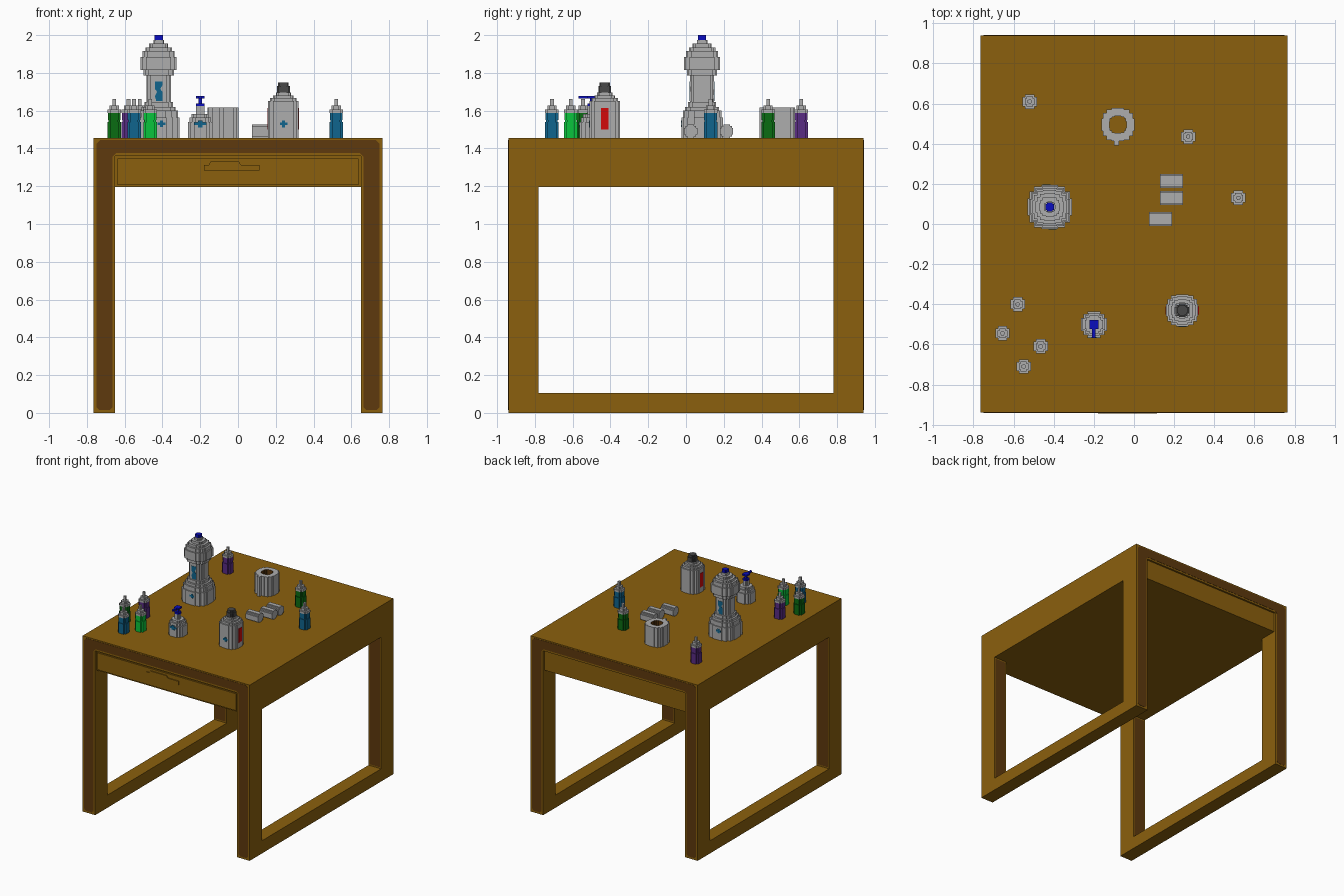
import bpy, bmesh, math
from mathutils import Matrix

cube = bpy.data.objects.get("Cube")
if cube:
    bpy.data.objects.remove(cube, do_unlink=True)


def material(name, rgb):
    m = bpy.data.materials.new(name)
    m.use_nodes = True
    m.diffuse_color = (*rgb, 1)
    m.node_tree.nodes["Principled BSDF"].inputs["Base Color"].default_value = (*rgb, 1)
    return m


WOOD = material("golden wood", (0.258, 0.117, 0.004))
DARK_WOOD = material("dark wood", (0.112, 0.041, 0.004))
GREY = material("pale grey", (0.42, 0.42, 0.42))
TEAL = material("teal blue", (0.005, 0.13, 0.27))
NAVY = material("deep blue", (0.003, 0.004, 0.52))
GREEN = material("bright green", (0.003, 0.56, 0.045))
DARK_GREEN = material("dark green", (0.003, 0.15, 0.006))
PURPLE = material("purple", (0.1, 0.025, 0.23))
RED = material("red", (0.65, 0.003, 0.003))
CAP = material("charcoal", (0.065, 0.065, 0.065))


def finish(name, bm, mats):
    bmesh.ops.recalc_face_normals(bm, faces=bm.faces)
    me = bpy.data.meshes.new(name)
    bm.to_mesh(me)
    bm.free()
    for m in mats:
        me.materials.append(m)
    ob = bpy.data.objects.new(name, me)
    bpy.context.collection.objects.link(ob)
    return ob


def box(name, x0, x1, y0, y1, z0, z1, mat):
    bm = bmesh.new()
    mtx = (Matrix.Translation(((x0 + x1) / 2, (y0 + y1) / 2, (z0 + z1) / 2))
           @ Matrix.Diagonal((x1 - x0, y1 - y0, z1 - z0, 1)))
    bmesh.ops.create_cube(bm, size=1, matrix=mtx)
    return finish(name, bm, [mat])


def plate(name, pts, y0, y1, mat):
    """Outline in x, z extruded along y."""
    bm = bmesh.new()
    a = [bm.verts.new((x, y0, z)) for x, z in pts]
    b = [bm.verts.new((x, y1, z)) for x, z in pts]
    bm.faces.new(a)
    bm.faces.new(b[::-1])
    for i in range(len(pts)):
        j = (i + 1) % len(pts)
        bm.faces.new((a[i], a[j], b[j], b[i]))
    return finish(name, bm, [mat])


# Stepped quarter outlines for blocky round cross-sections
STEPS = {
    2: [(1, .65), (.65, .65), (.65, 1)],
    3: [(1, .5), (.8, .5), (.8, .8), (.5, .8), (.5, 1)],
    4: [(1, .38), (.92, .38), (.92, .7), (.7, .7), (.7, .92), (.38, .92), (.38, 1)],
}


def blocky_lathe(name, rings, mats, steps=3, loc=(0, 0, 0), mat_rule=None, closed=False):
    """Stack of stepped-round rings (radius, height); mat_rule picks the slot per band."""
    quarter = STEPS[steps]
    outline = []
    for k in range(4):
        c, s = round(math.cos(k * math.pi / 2)), round(math.sin(k * math.pi / 2))
        outline += [(x * c - y * s, x * s + y * c) for x, y in quarter]
    bm = bmesh.new()
    loops = [[bm.verts.new((x * r, y * r, z)) for x, y in outline] for r, z in rings]
    n = len(outline)
    bands = list(zip(loops, loops[1:]))
    if closed:
        bands.append((loops[-1], loops[0]))
    else:
        bm.faces.new(loops[0][::-1]).material_index = 0
        bm.faces.new(loops[-1]).material_index = mat_rule(len(bands) - 1) if mat_rule else 0
    for b, (lo, hi) in enumerate(bands):
        for i in range(n):
            j = (i + 1) % n
            f = bm.faces.new((lo[i], lo[j], hi[j], hi[i]))
            f.material_index = mat_rule(b) if mat_rule else 0
    ob = finish(name, bm, mats)
    ob.location = loc
    return ob


def tiers(*levels):
    """(radius, bottom, top) tiers turned into rings."""
    return [(r, z) for r, z0, z1 in levels for z in (z0, z1)]


def plus_mark(name, x, z, w, h, y0, y1):
    q = [(w, h / 2.5), (w / 2.5, h / 2.5), (w / 2.5, h)]
    pts = q + [(-a, b) for a, b in q[::-1]] + [(-a, -b) for a, b in q] + [(a, -b) for a, b in q[::-1]]
    plate(name, [(x + a, z + b) for a, b in pts], y0, y1, TEAL)


TOP = 1.455

# Table side frames, with dark inset panels inside the opening
for side, label in ((1, "left"), (-1, "right")):
    bm = bmesh.new()
    rects = []
    for x in (.65, .765):
        for y, z0, z1 in ((.94, 0, TOP), (.78, .105, 1.195)):
            rects.append([bm.verts.new((side * x, a, b)) for a, b in
                          ((-y, z0), (y, z0), (y, z1), (-y, z1))])
    inside = []
    for a, b in ((0, 1), (2, 3), (0, 2), (1, 3)):
        for i in range(4):
            j = (i + 1) % 4
            f = bm.faces.new((rects[a][i], rects[a][j], rects[b][j], rects[b][i]))
            if (a, b) == (1, 3) and i in (1, 3):
                inside.append(f)
    bmesh.ops.recalc_face_normals(bm, faces=bm.faces)
    bmesh.ops.inset_individual(bm, faces=inside, thickness=.014)
    for f in inside:
        f.material_index = 1
    finish(label + "_side_frame", bm, [WOOD, DARK_WOOD])

box("table_top", -.65, .65, -.94, .94, 1.36, TOP, WOOD)
box("drawer_case", -.65, .65, -.925, .925, 1.195, 1.36, WOOD)
box("drawer_front", -.638, .638, -.935, -.92, 1.207, 1.347, WOOD)
plate("drawer_handle", [(-.18, 1.283), (.115, 1.283), (.115, 1.313), (.015, 1.313),
                        (.005, 1.33), (-.145, 1.33), (-.155, 1.313), (-.18, 1.313)],
      -.943, -.93, WOOD)

# Dark arch trim on front and back
half = [(.75, .03), (.75, 1.425), (.73, 1.445)]
inner = [(.645, 1.375), (.665, 1.355), (.665, .03), (.68, .015), (.735, .015)]
arch = half + [(-x, z) for x, z in half[::-1]]
arch += [(-x, z) for x, z in inner[::-1]] + inner
plate("front_trim", arch, -.942, -.938, DARK_WOOD)
plate("back_trim", arch, .938, .942, DARK_WOOD)

# Dropper bottles
droppers = [(-.52, .61, PURPLE), (.27, .435, DARK_GREEN), (.52, .13, TEAL), (-.58, -.40, PURPLE),
            (-.655, -.545, DARK_GREEN), (-.465, -.61, GREEN), (-.55, -.71, TEAL)]
dropper_rings = tiers((.036, 0, .085), (.031, .085, .095), (.034, .095, .132), (.036, .132, .15),
                      (.024, .15, .172), (.010, .172, .208))
for i, (x, y, mat) in enumerate(droppers):
    blocky_lathe(f"dropper_bottle_{i + 1}", dropper_rings, [mat, GREY], 2, (x, y, TOP),
                 lambda b: 0 if b < 5 else 1)

# Tall bottle with a round head
bx, by = -.42, .085
blocky_lathe("tall_bottle", tiers(
    (.11, 0, .11), (.102, .11, .145), (.09, .145, .165), (.075, .165, .19), (.064, .19, .33),
    (.08, .33, .36), (.095, .36, .43), (.085, .43, .46), (.07, .46, .48), (.05, .48, .5),
    (.028, .5, .52)), [GREY], 4, (bx, by, TOP))
blocky_lathe("tall_bottle_cap", tiers((.022, .52, .545)), [NAVY], 2, (bx, by, TOP))
zigzag = [(-.02, 1.65), (.012, 1.65), (.02, 1.675), (.008, 1.70), (.02, 1.715), (.02, 1.755),
          (-.02, 1.755), (-.02, 1.735), (-.008, 1.715), (-.02, 1.70)]
for s, label in ((-1, "front"), (1, "back")):
    plate(label + "_neck_mark", [(bx - s * -1 * x, z) for x, z in zigzag],
          by + s * .062, by + s * .066, TEAL)
    plus_mark(label + "_base_mark", bx - s * .015, 1.53, .02, .017, by + s * .108, by + s * .112)

# Pump bottle
px, py = -.2, -.5
blocky_lathe("pump_bottle", tiers((.065, 0, .085), (.056, .085, .11), (.045, .11, .128),
                                  (.022, .128, .17)), [GREY], 3, (px, py, TOP))
blocky_lathe("pump_stem", tiers((.022, .17, .184), (.009, .184, .21)), [NAVY], 2, (px, py, TOP))
box("pump_head", px - .022, px + .022, py - .022, py + .022, 1.665, 1.678, NAVY)
box("pump_spout", px - .008, px + .008, py - .068, py - .022, 1.665, 1.678, NAVY)
plus_mark("pump_bottle_mark", px, 1.53, .032, .018, py - .067, py - .063)

# Capped bottle with red side labels
cx, cy = .24, -.43
blocky_lathe("capped_bottle", tiers((.08, 0, .195), (.07, .195, .212), (.055, .212, .226),
                                    (.04, .226, .24)), [GREY], 4, (cx, cy, TOP))
blocky_lathe("bottle_cap", tiers((.034, .24, .275), (.027, .275, .295)), [CAP], 3, (cx, cy, TOP))
for s, label in ((1, "left"), (-1, "right")):
    xs = sorted((cx + s * .078, cx + s * .083))
    box(label + "_red_label", *xs, cy - .02, cy + .02, 1.5, 1.615, RED)
plus_mark("capped_bottle_mark", cx + .002, 1.53, .02, .018, cy - .083, cy - .078)

# Upright paper roll with a loose end
blocky_lathe("paper_roll", [(.082, 0), (.082, .162), (.042, .162), (.042, 0)], [GREY, DARK_WOOD],
             4, (-.08, .495, TOP), lambda b: 1 if b == 2 else 0, closed=True)
box("loose_paper", -.1, -.075, .39, .415, TOP, 1.617, GREY)

# Small rolls lying down
for i, (x, y) in enumerate(((.13, .215), (.13, .13), (.075, .025))):
    roll = blocky_lathe(f"small_roll_{i + 1}", tiers((.035, 0, .115)), [GREY], 3, (x, y, TOP + .036))
    roll.rotation_euler = (0, math.pi / 2, 0)
